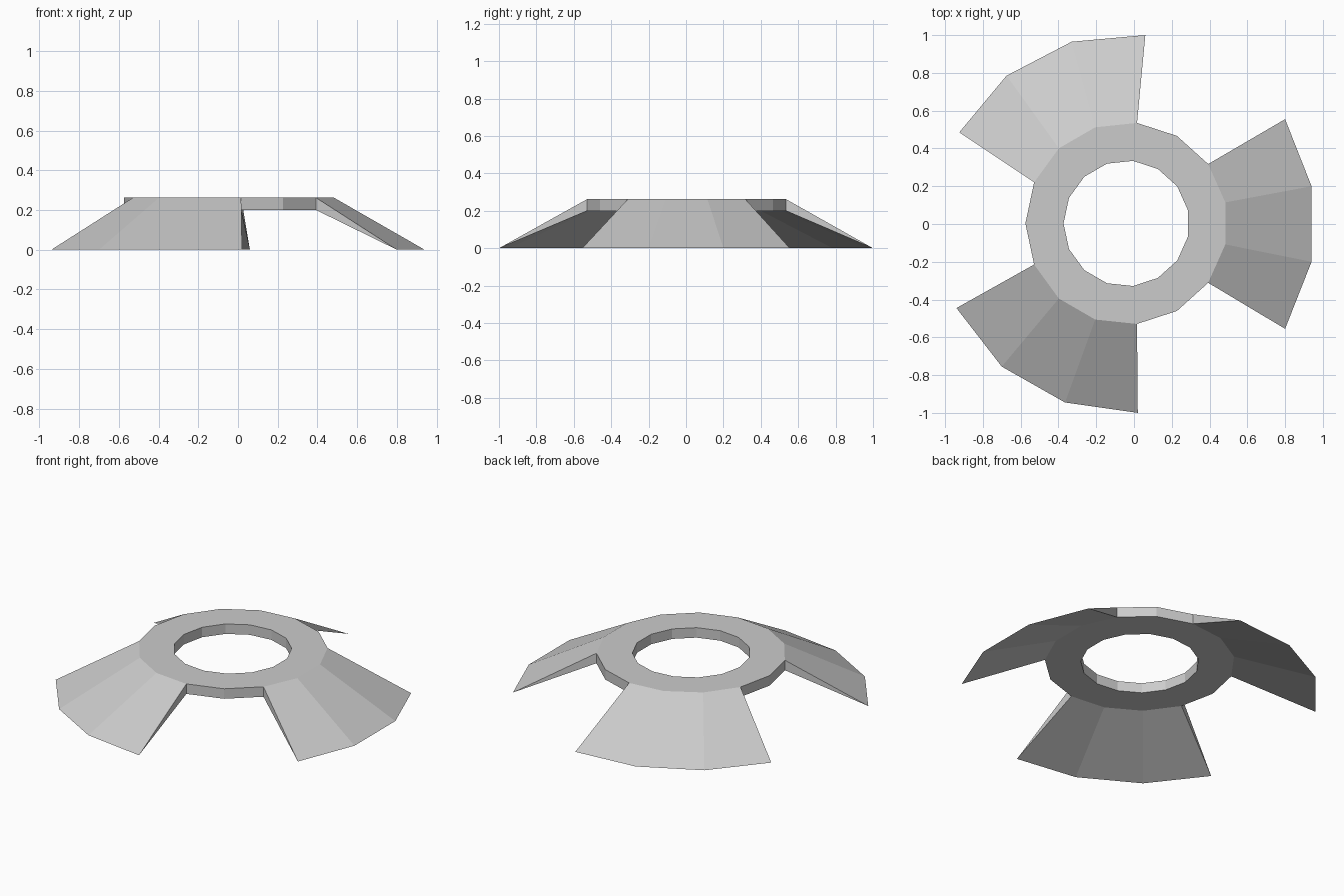
import bpy
from math import cos, sin, radians

if "Cube" in bpy.data.objects:
    bpy.data.objects.remove(bpy.data.objects["Cube"])

SIDES = 15
CX, CY = -0.04, 0.003
R_OUT, R_IN = 0.535, 0.333
Z_LOW, Z_TOP = 0.20, 0.262


def ring_point(k, r, z):
    a = radians(12 + 24 * k)
    return (CX + r * cos(a), CY + r * sin(a), z)


def make(name, verts, faces):
    mesh = bpy.data.meshes.new(name)
    mesh.from_pydata(verts, [], faces)
    mesh.update()
    obj = bpy.data.objects.new(name, mesh)
    bpy.context.collection.objects.link(obj)


# Blades: first ring corner, then the four ground-level tips counter-clockwise
blades = {
    "right_blade": (13, [(0.80, -0.555), (0.94, -0.20), (0.94, 0.20), (0.80, 0.555)]),
    "back_blade": (3, [(0.06, 1.0), (-0.33, 0.965), (-0.675, 0.785), (-0.925, 0.485)]),
    "front_blade": (8, [(-0.94, -0.445), (-0.70, -0.755), (-0.365, -0.945), (0.02, -1.0)]),
}
covered = set()
for name, (start, tips) in blades.items():
    verts, faces = [], []
    for i, (x, y) in enumerate(tips):
        verts += [ring_point(start + i, R_OUT, Z_TOP),
                  ring_point(start + i, R_OUT, Z_LOW), (x, y, 0)]
    for i in range(3):
        a, b = 3 * i, 3 * i + 3
        faces += [(a, a + 2, b + 2, b), (a + 1, b + 1, b + 2, a + 2)]
        covered.add((start + i) % SIDES)
    faces += [(0, 1, 2), (9, 11, 10)]
    make(name, verts, faces)

# Flat ring, with outer wall only in the gaps between blades
verts, faces = [], []
for k in range(SIDES):
    verts += [ring_point(k, R_OUT, Z_TOP), ring_point(k, R_OUT, Z_LOW),
              ring_point(k, R_IN, Z_LOW), ring_point(k, R_IN, Z_TOP)]
for k in range(SIDES):
    a, b = 4 * k, 4 * ((k + 1) % SIDES)
    faces += [(a + 3, a, b, b + 3), (a + 1, a + 2, b + 2, b + 1),
              (a + 2, a + 3, b + 3, b + 2)]
    if k not in covered:
        faces.append((a, a + 1, b + 1, b))
make("centre_ring", verts, faces)
